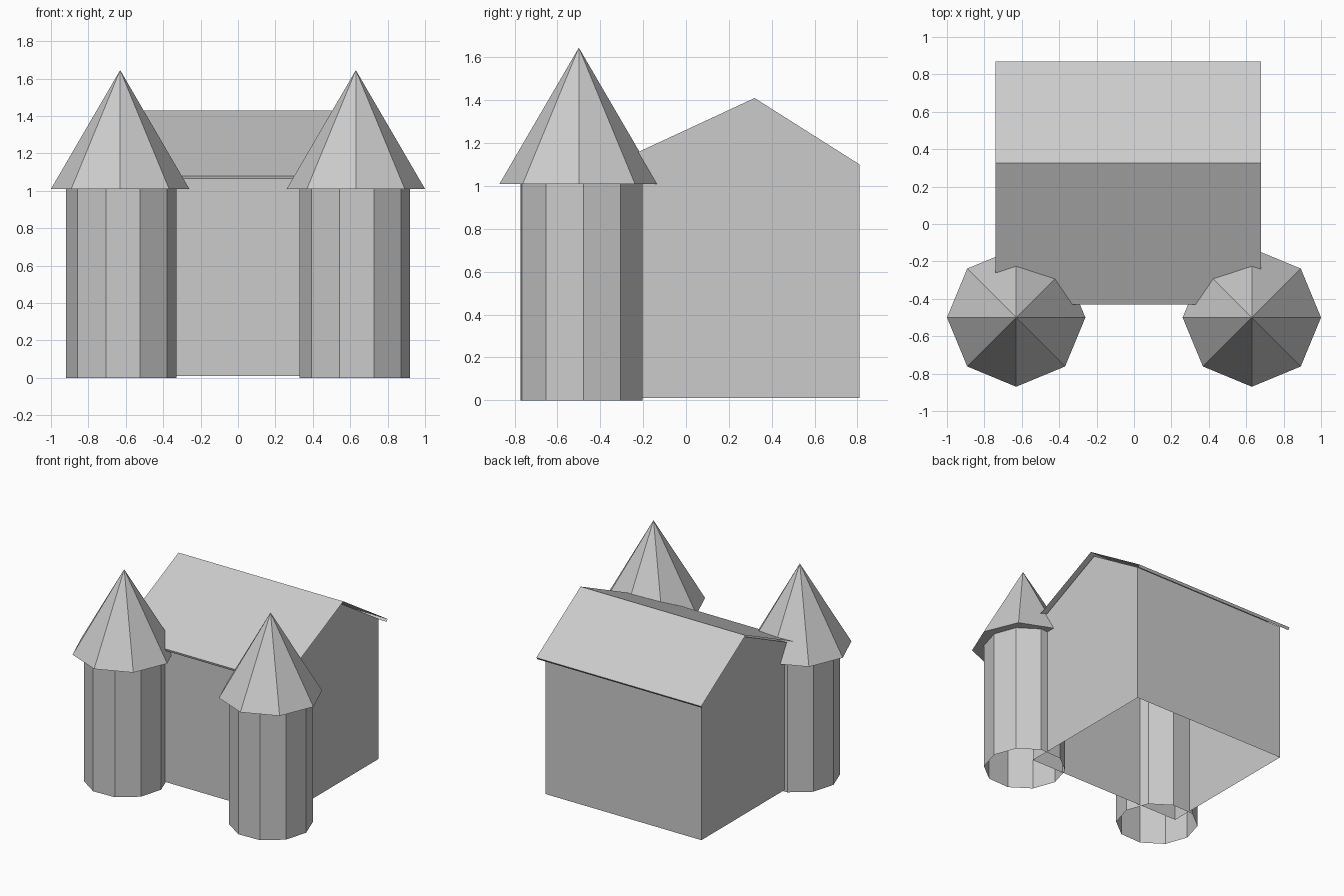
import bpy, bmesh, math
from mathutils import Matrix

if "Cube" in bpy.data.objects:
    bpy.data.objects.remove(bpy.data.objects["Cube"])


def finish(name, bm):
    bmesh.ops.recalc_face_normals(bm, faces=bm.faces[:])
    mesh = bpy.data.meshes.new(name)
    bm.to_mesh(mesh)
    bm.free()
    ob = bpy.data.objects.new(name, mesh)
    bpy.context.collection.objects.link(ob)
    return ob


def sweep_x(bm, profile, x0, x1, closed=False):
    """Sheet made by sweeping a (y, z) profile from x0 to x1."""
    a = [bm.verts.new((x0, y, z)) for y, z in profile]
    b = [bm.verts.new((x1, y, z)) for y, z in profile]
    for i in range(len(profile) - 1):
        bm.faces.new((a[i], a[i + 1], b[i + 1], b[i]))
    if closed:
        bm.faces.new(a)
        bm.faces.new(b)


# House: gabled body, open underneath
bm = bmesh.new()
sweep_x(bm, [(-0.37, 0.01), (-0.37, 1.09), (0.32, 1.41), (0.81, 1.10), (0.81, 0.01)],
        -0.70, 0.645, closed=True)
finish("house_body", bm)

# Roof: thin sheet with a small lip along both eaves
bm = bmesh.new()
sweep_x(bm, [(-0.425, 1.063), (-0.43, 1.08), (0.325, 1.43), (0.87, 1.085), (0.857, 1.068)],
        -0.74, 0.68)
finish("roof", bm)

# Towers: ten-sided tubes with eight-sided pointed roofs
for side, sx in (("left", -1), ("right", 1)):
    bm = bmesh.new()
    bmesh.ops.create_cone(bm, cap_ends=False, segments=10, radius1=0.296, radius2=0.296, depth=1.01,
                          matrix=Matrix.Translation((sx * 0.625, -0.488, 0.505))
                          @ Matrix.Rotation(math.radians(92), 4, 'Z'))
    finish(side + "_tower", bm)
    bm = bmesh.new()
    bmesh.ops.create_cone(bm, cap_ends=True, segments=8, radius1=0.37, radius2=0, depth=0.635,
                          matrix=Matrix.Translation((sx * 0.63, -0.5, 1.3275)))
    finish(side + "_tower_roof", bm)
